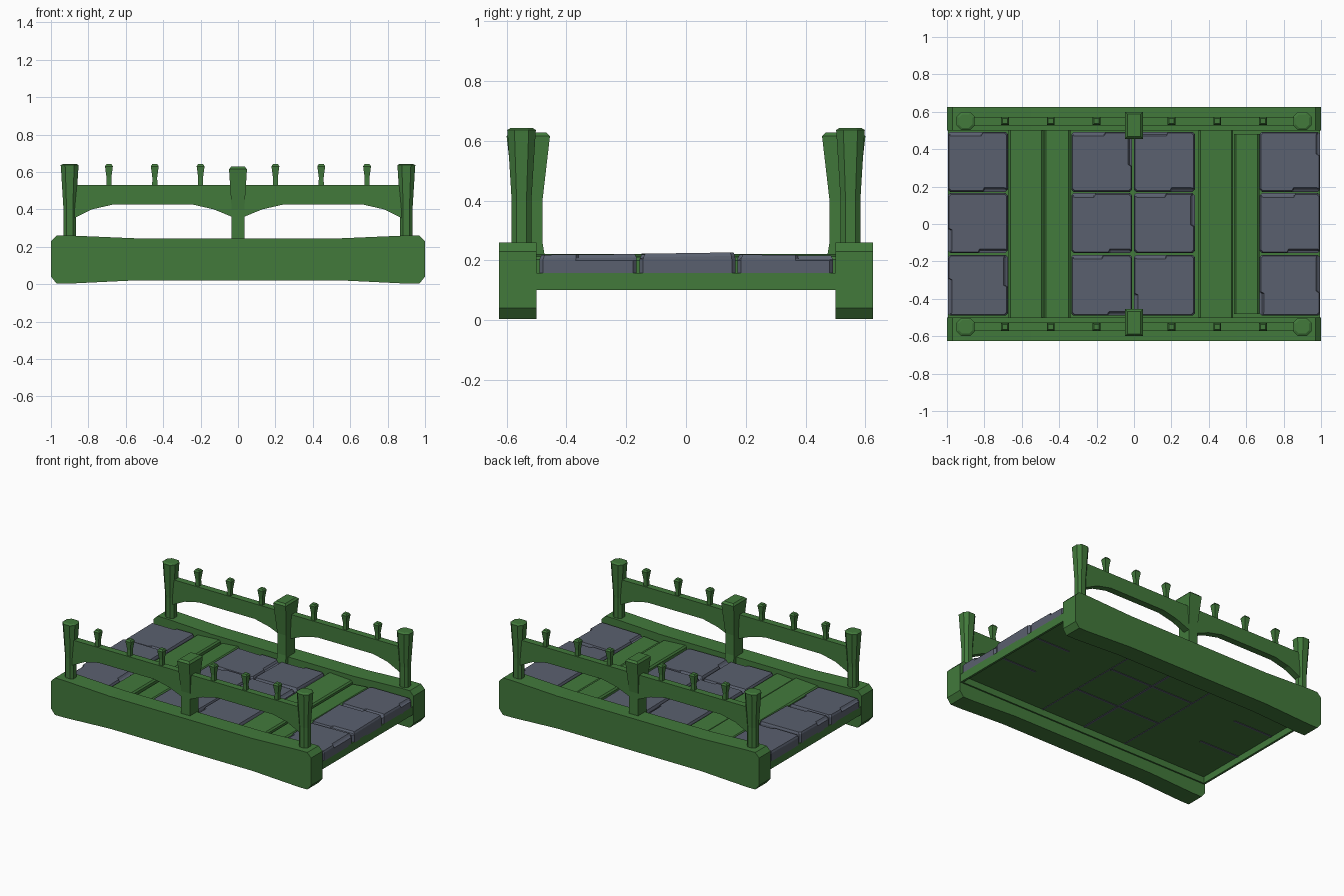
import bpy, bmesh, random

random.seed(4)
cube = bpy.data.objects.get("Cube")
if cube:
    bpy.data.objects.remove(cube, do_unlink=True)


def material(name, color):
    m = bpy.data.materials.new(name)
    m.use_nodes = True
    m.diffuse_color = color
    m.node_tree.nodes["Principled BSDF"].inputs["Base Color"].default_value = color
    return m


GREEN = material("painted green", (0.054, 0.192, 0.044, 1))
STONE = material("slate grey", (0.102, 0.117, 0.158, 1))


def loft(name, rings, mat):
    """Closed flat-shaded solid through rings of equal point count."""
    bm = bmesh.new()
    loops = [[bm.verts.new(p) for p in ring] for ring in rings]
    n = len(loops[0])
    for a, b in zip(loops, loops[1:]):
        for i in range(n):
            j = (i + 1) % n
            bm.faces.new((a[i], a[j], b[j], b[i]))
    bm.faces.new(loops[0][::-1])
    bm.faces.new(loops[-1])
    bmesh.ops.recalc_face_normals(bm, faces=bm.faces)
    mesh = bpy.data.meshes.new(name)
    bm.to_mesh(mesh)
    bm.free()
    mesh.materials.append(mat)
    ob = bpy.data.objects.new(name, mesh)
    bpy.context.collection.objects.link(ob)
    return ob


def rect(x0, x1, y0, y1, z, c=0.0):
    """Rectangle outline, with its corners cut by c."""
    if not c:
        return [(x0, y0, z), (x1, y0, z), (x1, y1, z), (x0, y1, z)]
    return [(x0 + c, y0, z), (x1 - c, y0, z), (x1, y0 + c, z), (x1, y1 - c, z),
            (x1 - c, y1, z), (x0 + c, y1, z), (x0, y1 - c, z), (x0, y0 + c, z)]


def box(name, x0, x1, y0, y1, z0, z1, mat):
    return loft(name, [rect(x0, x1, y0, y1, z0), rect(x0, x1, y0, y1, z1)], mat)


def extrude_xz(name, profile, y0, y1, mat):
    return loft(name, [[(x, y, z) for x, z in profile] for y in (y0, y1)], mat)


def post(name, cx, cy, sections, cut):
    """Square post from (half width, height) sections."""
    return loft(name, [rect(cx - w, cx + w, cy - w, cy + w, z, w * cut)
                       for w, z in sections], GREEN)


# Side beams and railings, mirrored front and back
half_beam = [(0.55, 0.245), (0.9, 0.26), (0.97, 0.26), (1, 0.23),
             (1, 0.04), (0.97, 0.003), (0.9, 0.003), (0.55, 0.02)]
beam_profile = half_beam + [(-x, z) for x, z in reversed(half_beam)]
arch = [(0.02, 0.355), (0.13, 0.4), (0.24, 0.425), (0.67, 0.425),
        (0.78, 0.4), (0.89, 0.345)]
rail_profile = [(0.02, 0.53)] + arch + [(0.89, 0.53)]

for side, s in (("front", -1), ("back", 1)):
    extrude_xz(side + "_beam", beam_profile, s * 0.5, s * 0.625, GREEN)
    for hand, h in (("left", 1), ("right", -1)):
        tag = f"{side}_{hand}"
        extrude_xz(tag + "_rail", [(h * x, z) for x, z in rail_profile],
                   s * 0.527, s * 0.573, GREEN)
        post(tag + "_post", h * 0.9, s * 0.55,
             [(0.033, 0.23), (0.033, 0.4), (0.047, 0.625), (0.048, 0.636),
              (0.036, 0.643)], 0.5)
        for i, x in enumerate((0.2, 0.445, 0.69)):
            post(f"{tag}_baluster_{i + 1}", h * x, s * 0.55,
                 [(0.014, 0.52), (0.013, 0.57), (0.021, 0.63), (0.014, 0.641)], 0)
    # Middle post reaches inward over the floor and flares at its foot
    rings = []
    for w, inner, outer, z in ((0.034, 0.47, 0.575, 0.2), (0.034, 0.48, 0.575, 0.26),
                               (0.034, 0.48, 0.575, 0.4), (0.048, 0.455, 0.6, 0.615),
                               (0.036, 0.467, 0.588, 0.628)):
        rings.append(rect(-w, w, s * inner, s * outer, z))
    loft(side + "_middle_post", rings, GREEN)

# Floor tray: thin deck with a rim hanging below each end
box("floor_deck", -0.995, 0.995, -0.5, 0.5, 0.145, 0.157, GREEN)
for hand, h in (("left", 1), ("right", -1)):
    box(hand + "_end_rim", h * 0.98, h * 0.995, -0.5, 0.5, 0.1, 0.15, GREEN)
    for s, side in ((-1, "front"), (1, "back")):
        box(f"{side}_{hand}_foot_ledge", 0, h * 0.995, s * 0.49, s * 0.5,
            0.1, 0.15, GREEN)

# Wooden cross planks, some slightly tilted
planks = [(-0.67, -0.485, 0.5, 0.212, 0.222), (-0.48, -0.34, 0.5, 0.205, 0.215),
          (0.345, 0.53, 0.5, 0.222, 0.212), (0.535, 0.67, 0.48, 0.2, 0.21)]
for i, (x0, x1, y, za, zb) in enumerate(planks):
    profile = [(x0, 0.15), (x1, 0.15), (x1, zb - 0.01), (x1 - 0.01, zb),
               (x0 + 0.01, za), (x0, za - 0.01)]
    extrude_xz(f"cross_plank_{i + 1}", profile, -y, y, GREEN)


def stone(name, x0, x1, y0, y1, top):
    """Paving slab with bevelled top and a worn chip along two of its edges."""
    corners = rect(x0, x1, y0, y1, 0, 0.012)
    chips = random.sample(range(4), 2)
    starts = [random.uniform(0.35, 0.65) for _ in range(4)]
    cx, cy = (x0 + x1) / 2, (y0 + y1) / 2
    tilt_x, tilt_y = random.uniform(-0.02, 0.02), random.uniform(-0.02, 0.02)

    def ring(z, inset, chip, tilt):
        pts = []
        for i in range(4):
            a, b = corners[2 * i], corners[2 * i + 1]
            nx, ny = ((0, 1), (-1, 0), (0, -1), (1, 0))[i]
            t = starts[i]
            for k, d in ((0, 0), (t, 0), (t + 0.03, chip), (1, chip)):
                d = d if i in chips else 0
                px = a[0] + (b[0] - a[0]) * k
                py = a[1] + (b[1] - a[1]) * k
                px = cx + (px - cx) * (1 - inset) + nx * d
                py = cy + (py - cy) * (1 - inset) + ny * d
                pts.append((px, py, z + tilt * ((px - cx) * tilt_x + (py - cy) * tilt_y)))
        return pts

    loft(name, [ring(0.15, 0, 0, 0), ring(top - 0.017, 0, 0, 0),
                ring(top - 0.012, 0.005, 0.012, 1), ring(top, 0.04, 0.016, 1)], STONE)


# Paving stones: four columns of three
columns = [(-0.995, -0.675), (-0.335, -0.01), (0.0, 0.325), (0.672, 0.995)]
rows = [(-0.49, -0.165), (-0.155, 0.165), (0.172, 0.492)]
for c, (x0, x1) in enumerate(columns):
    for r, (y0, y1) in enumerate(rows):
        stone(f"paving_stone_{c + 1}_{r + 1}", x0, x1, y0, y1, 0.222 if r == 1 else 0.217)

# Grey joints showing on the underside between the stones
for i, (x0, x1) in enumerate(((-0.98, -0.675), (-0.335, 0.325), (0.672, 0.98))):
    for j, y in enumerate((-0.16, 0.168)):
        box(f"underside_joint_{i + 1}_{j + 1}", x0, x1, y - 0.007, y + 0.007,
            0.142, 0.147, STONE)
box("underside_middle_joint", -0.012, 0.002, -0.49, 0.49, 0.141, 0.147, STONE)
# Narrow gaps between the planks underneath
for i, x in enumerate((-0.335, 0.333)):
    box(f"underside_edge_joint_{i + 1}", x - 0.004, x + 0.004, -0.49, 0.49,
        0.142, 0.147, STONE)
